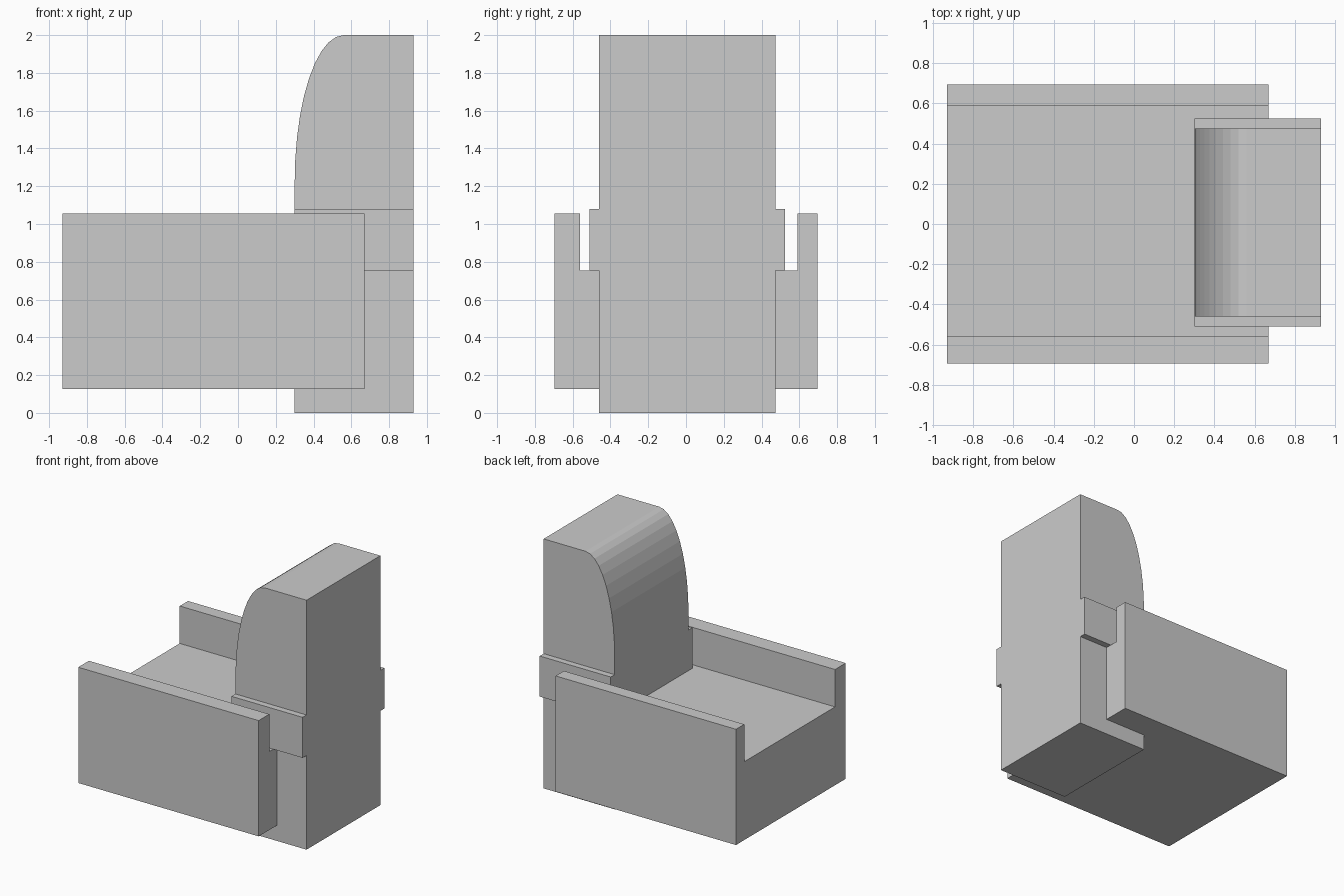
import bpy, bmesh, math
from mathutils import Vector

if "Cube" in bpy.data.objects:
    bpy.data.objects.remove(bpy.data.objects["Cube"])


def prism(name, outline, to_3d, start, end):
    """Extrude a 2D outline between two depths into a closed solid."""
    bm = bmesh.new()
    rings = [[bm.verts.new(to_3d(a, b, d)) for a, b in outline] for d in (start, end)]
    bm.faces.new(rings[0])
    bm.faces.new(rings[1])
    n = len(outline)
    for i in range(n):
        j = (i + 1) % n
        bm.faces.new((rings[0][i], rings[0][j], rings[1][j], rings[1][i]))
    bmesh.ops.recalc_face_normals(bm, faces=bm.faces)
    mesh = bpy.data.meshes.new(name)
    bm.to_mesh(mesh)
    bm.free()
    obj = bpy.data.objects.new(name, mesh)
    bpy.context.collection.objects.link(obj)
    return obj


def along_x(y, z, x):
    return Vector((x, y, z))


def along_y(x, z, y):
    return Vector((x, y, z))


# Seat with both armrests: one U-shaped section
prism("seat_and_armrests", [
    (-0.695, 0.127), (0.695, 0.127), (0.695, 1.055), (0.59, 1.055),
    (0.59, 0.755), (-0.56, 0.755), (-0.56, 1.055), (-0.695, 1.055),
], along_x, -0.93, 0.67)

# Backrest column with the wider band at armrest height
backrest = prism("backrest", [
    (-0.46, 0), (0.475, 0), (0.475, 0.755), (0.525, 0.755),
    (0.525, 1.08), (0.475, 1.08), (0.475, 2), (-0.46, 2),
    (-0.46, 1.08), (-0.51, 1.08), (-0.51, 0.755), (-0.46, 0.755),
], along_x, 0.30, 0.93)

# Cutter for the rounded top front of the backrest
cx, cz, rx, rz, steps = 0.56, 1.22, 0.26, 0.78, 10
curve = [(cx - rx * math.cos(i / steps * math.pi / 2),
          cz + rz * math.sin(i / steps * math.pi / 2)) for i in range(steps + 1)]
cutter = prism("backrest_round_cutter",
               [(0.1, 2.2), (0.1, cz)] + curve + [(cx, 2.2)], along_y, -0.8, 0.8)
cutter.hide_render = True
cutter.display_type = 'WIRE'

cut = backrest.modifiers.new("rounded_top", 'BOOLEAN')
cut.operation = 'DIFFERENCE'
cut.solver = 'EXACT'
cut.object = cutter
